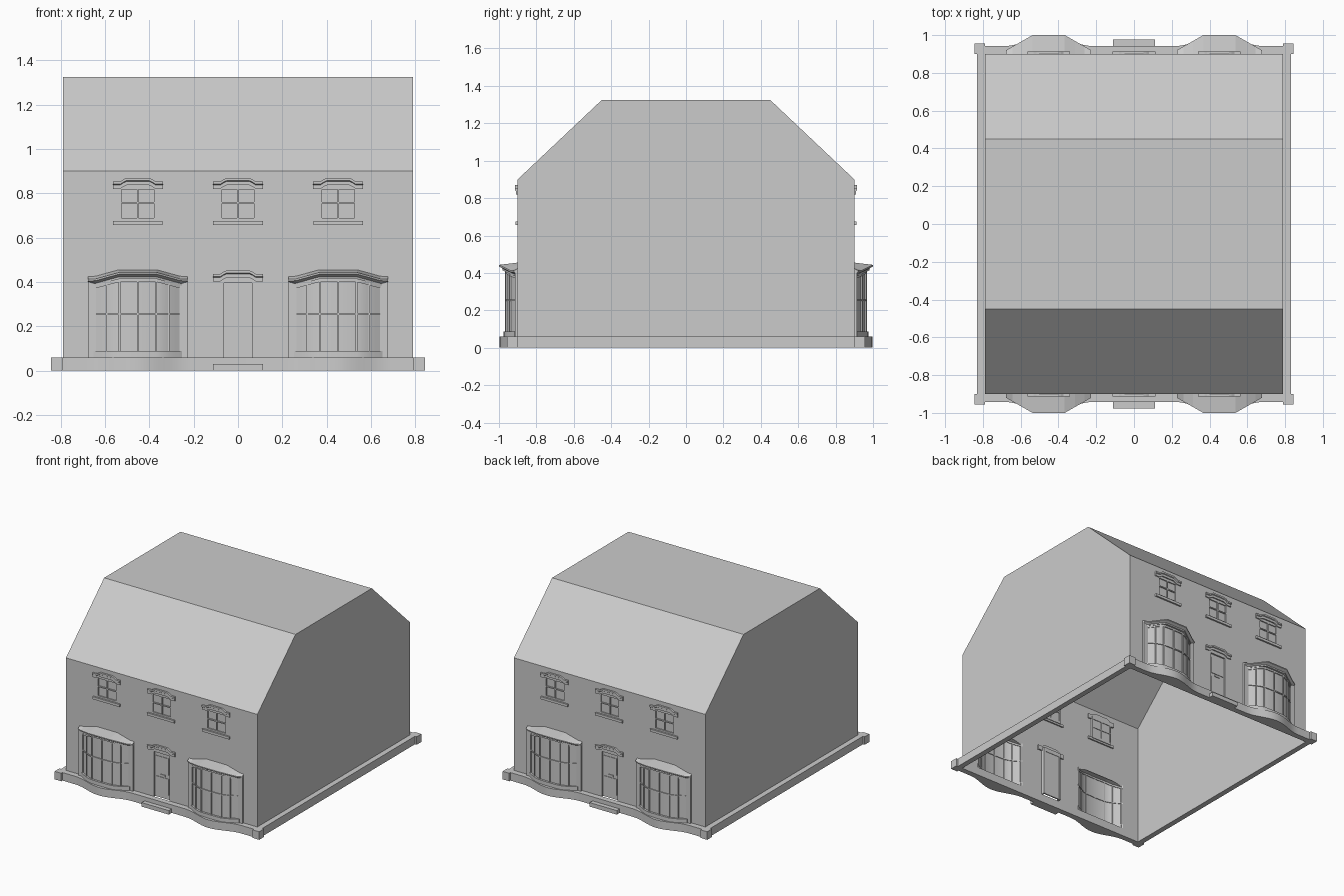
import bpy, bmesh, math

if "Cube" in bpy.data.objects:
    bpy.data.objects.remove(bpy.data.objects["Cube"])

W, D = 0.79, 0.90          # half width and half depth of the walls
BAY = 0.452                # bay centre


def finish(name, bm, mx=True, my=True, fix=True, smooth=False):
    bmesh.ops.remove_doubles(bm, verts=bm.verts, dist=1e-5)
    if fix:
        bmesh.ops.recalc_face_normals(bm, faces=bm.faces)
    me = bpy.data.meshes.new(name)
    bm.to_mesh(me)
    bm.free()
    ob = bpy.data.objects.new(name, me)
    bpy.context.collection.objects.link(ob)
    if smooth:
        bpy.ops.object.select_all(action='DESELECT')
        ob.select_set(True)
        bpy.context.view_layer.objects.active = ob
        bpy.ops.object.shade_smooth_by_angle(angle=math.radians(25))
    if mx or my:
        m = ob.modifiers.new("mirror", 'MIRROR')
        m.use_axis = (mx, my, False)
        m.use_clip = False
    return ob


def add_box(bm, x0, x1, y0, y1, z0, z1):
    r = bmesh.ops.create_cube(bm, size=1)
    for v in r['verts']:
        v.co = ((x0 + x1) / 2 + v.co.x * (x1 - x0),
                (y0 + y1) / 2 + v.co.y * (y1 - y0),
                (z0 + z1) / 2 + v.co.z * (z1 - z0))


def boxes(name, dims, mx=True):
    bm = bmesh.new()
    for d in dims:
        add_box(bm, *d)
    return finish(name, bm, mx)


def loft(name, xs, section, cx=0.0, mx=True, closed=True, smooth=True):
    """Join (y, z) sections along x; y is given as distance to the front."""
    bm = bmesh.new()
    rings = [[bm.verts.new((cx + x, -y, z)) for y, z in section(x)] for x in xs]
    n = len(rings[0])
    for a, b in zip(rings, rings[1:]):
        for i in range(n if closed else n - 1):
            j = (i + 1) % n
            bm.faces.new((a[i], a[j], b[j], b[i]))
    if closed:
        bm.faces.new(rings[0])
        bm.faces.new(rings[-1][::-1])
    return finish(name, bm, mx, True, closed, smooth)


def lerp(points, t):
    t = abs(t)
    for (a, p), (b, q) in zip(points, points[1:]):
        if t <= b:
            return p + (q - p) * max(0, t - a) / (b - a)
    return points[-1][1]


def both(vals):
    return [-v for v in reversed(vals) if v] + list(vals)


# roof and gable shell, open below
bm = bmesh.new()
prof = [(-D, 0), (-D, 0.90), (-0.45, 1.325), (0.45, 1.325), (D, 0.90), (D, 0)]
L = [bm.verts.new((-W, y, z)) for y, z in prof]
R = [bm.verts.new((W, y, z)) for y, z in prof]
for i in (1, 2, 3):
    bm.faces.new((L[i], R[i], R[i + 1], L[i + 1]))
bm.faces.new(L[::-1])
bm.faces.new(R)
finish("roof_and_gables", bm, False, False)

# front wall with openings, mirrored to the back
holes = [(BAY - 0.2, BAY + 0.2, 0.06, 0.40), (BAY - 0.085, BAY + 0.085, 0.67, 0.84),
         (0, 0.085, 0.67, 0.84), (0, 0.075, 0.06, 0.425)]
gx = sorted({0, W} | {h[i] for h in holes for i in (0, 1)})
gz = sorted({0, 0.90} | {h[i] for h in holes for i in (2, 3)})
bm = bmesh.new()
for x0, x1 in zip(gx, gx[1:]):
    for z0, z1 in zip(gz, gz[1:]):
        mx, mz = (x0 + x1) / 2, (z0 + z1) / 2
        if not any(h[0] < mx < h[1] and h[2] < mz < h[3] for h in holes):
            bm.faces.new([bm.verts.new((x, -D, z)) for x, z in
                          ((x0, z0), (x1, z0), (x1, z1), (x0, z1))])
finish("front_wall", bm, fix=False)

# plinth: bowed front strip, straight sides, corner blocks
def bow(x):
    t = min(1, abs(x - BAY) / 0.235)
    return 0.942 + 0.054 * (0.5 + 0.5 * math.cos(math.pi * t))

px = [0] + [BAY + 0.235 * i / 8 for i in range(-8, 9)] + [W]
loft("plinth_front", px, lambda x: [(D, 0), (bow(x), 0), (bow(x), 0.06), (D, 0.06)])
boxes("plinth_sides", [(W, 0.83, -D, 0, 0, 0.06)])
boxes("corner_blocks", [(W, 0.844, -0.956, -D, 0, 0.06)])
boxes("door_step", [(-0.112, 0.112, -0.976, -0.94, 0, 0.03)], mx=False)

# bay windows
T = both([0, 0.083, 0.113, 0.14, 0.17, 0.2])
gl = lambda t: lerp([(0, 0.963), (0.083, 0.96), (0.113, 0.952), (0.14, 0.94),
                     (0.17, 0.923), (0.2, 0.905)], t)
top = lambda t: lerp([(0, 0.455), (0.085, 0.455), (0.14, 0.44), (0.19, 0.426), (0.225, 0.424)], t)
eave = lambda t: lerp([(0, 1.0), (0.085, 1.0), (0.225, 0.92)], t)


def rail(t, z0, z1, out=0.004, back=0.008):
    y = gl(t)
    return [(y - back, z0), (y + out, z0), (y + out, z1), (y - back, z1)]


loft("bay_glass", T, lambda t: [(gl(t) - 0.003, 0.06), (gl(t) - 0.003, top(t) - 0.03)],
     BAY, closed=False)
loft("bay_sill", T, lambda t: rail(t, 0.06, 0.088, 0.012), BAY)
loft("bay_middle_bar", T, lambda t: rail(t, 0.251, 0.259), BAY)
loft("bay_top_rail", T, lambda t: rail(t, top(t) - 0.055, top(t) - 0.03), BAY)
boxes("bay_mullions", [(BAY + t - 0.004, BAY + t + 0.004, -gl(t) - 0.004, -gl(t) + 0.008,
                        0.08, top(t) - 0.04) for t in both([0, 0.083, 0.14, 0.193])])
boxes("bay_jambs", [(BAY + s * 0.2075 - 0.0175, BAY + s * 0.2075 + 0.0175, -0.915, -D, 0.06, 0.40)
                    for s in (-1, 1)])
RT = both([0, 0.085, 0.14, 0.19, 0.225])
loft("bay_roof", RT, lambda t: [(D, top(t)), (eave(t), top(t) - 0.012),
                                (eave(t), top(t) - 0.02), (eave(t) - 0.02, top(t) - 0.032),
                                (eave(t) - 0.02, top(t) - 0.042), (D, top(t) - 0.042)],
     BAY, smooth=False)

# arched heads over windows and door
HT = both([0.05, 0.065, 0.08, 0.113])
hz = lambda t: lerp([(0, 0.87), (0.05, 0.87), (0.065, 0.863), (0.08, 0.853), (0.113, 0.853)], t)


def head(name, cx, dz, mx):
    def sec(t):
        z = hz(t) + dz
        return [(0.89, z), (0.914, z), (0.914, z - 0.012), (0.908, z - 0.016),
                (0.908, z - 0.033), (0.89, z - 0.033)]
    loft(name, HT, sec, cx, mx, smooth=False)


# upper windows: glass, frame bars, sill
def window(name, cx, mx):
    a, b = -0.899, -0.885
    boxes(name + "_frame", [(cx - 0.085, cx - 0.073, a, b, 0.67, 0.84),
                            (cx + 0.073, cx + 0.085, a, b, 0.67, 0.84),
                            (cx - 0.085, cx + 0.085, a, b, 0.67, 0.688),
                            (cx - 0.085, cx + 0.085, a, b, 0.818, 0.84),
                            (cx - 0.004, cx + 0.004, a, b, 0.68, 0.83),
                            (cx - 0.08, cx + 0.08, a, b, 0.753, 0.761)], mx)
    boxes(name + "_glass", [(cx - 0.08, cx + 0.08, -0.891, -0.889, 0.675, 0.835)], mx)
    boxes(name + "_sill", [(cx - 0.112, cx + 0.112, -0.912, -0.89, 0.657, 0.676)], mx)
    head(name + "_head", cx, 0, mx)


window("side_window", BAY, True)
window("middle_window", 0, False)

# door
head("door_head", 0, -0.417, False)
boxes("door_frame", [(s - 0.006, s + 0.006, -0.9, -0.875, 0.06, 0.425) for s in (-0.069, 0.069)]
      + [(-0.075, 0.075, -0.9, -0.875, 0.395, 0.425)], False)
boxes("door_leaf", [(-0.065, 0.065, -0.888, -0.878, 0.06, 0.40)], False)
boxes("door_panels", [(-0.052, 0.052, -0.892, -0.886, 0.095, 0.215),
                      (-0.052, 0.052, -0.892, -0.886, 0.245, 0.367)], False)
boxes("letter_plate", [(-0.022, 0.022, -0.893, -0.886, 0.225, 0.236)], False)
